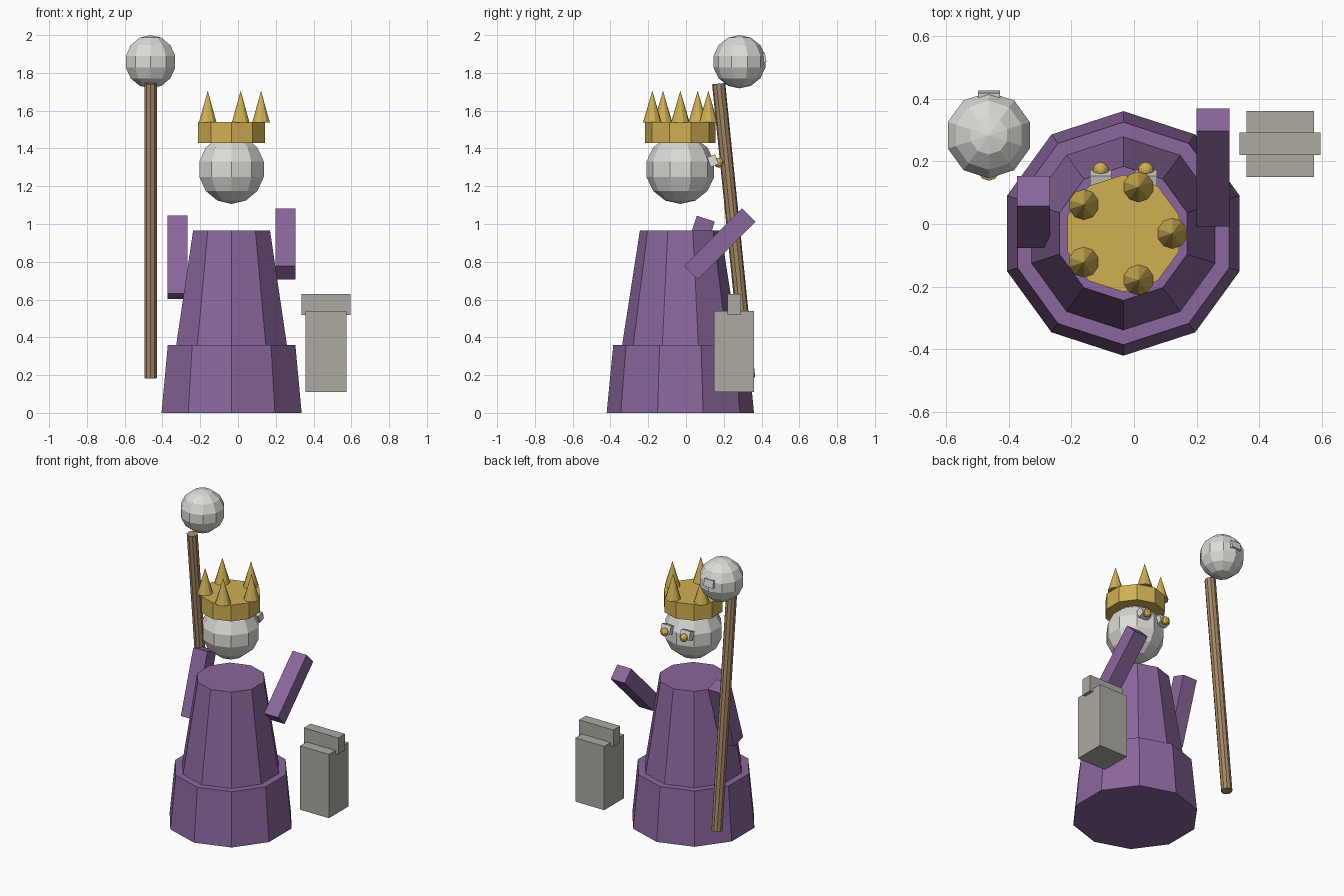
import bpy, bmesh
from math import sin, cos, pi, radians
from mathutils import Matrix, Vector

if "Cube" in bpy.data.objects:
    bpy.data.objects.remove(bpy.data.objects["Cube"], do_unlink=True)

SIDES = 10
AXIS = Vector((-0.034, -0.03, 0))  # centre line of the figure


def material(name, rgb):
    lin = [((c / 255 + 0.055) / 1.055) ** 2.4 for c in rgb] + [1]
    m = bpy.data.materials.new(name)
    m.use_nodes = True
    m.diffuse_color = lin
    m.node_tree.nodes["Principled BSDF"].inputs["Base Color"].default_value = lin
    return m


PURPLE = material("purple cloth", (138, 102, 156))
GOLD = material("gold", (208, 176, 84))
WHITE = material("pale stone", (220, 219, 214))
GREY = material("warm grey", (174, 170, 162))
WOOD = material("brown wood", (165, 135, 102))


def finish(name, bm, mat, loc, tilt):
    bmesh.ops.recalc_face_normals(bm, faces=bm.faces)
    mesh = bpy.data.meshes.new(name)
    bm.to_mesh(mesh)
    bm.free()
    mesh.materials.append(mat)
    ob = bpy.data.objects.new(name, mesh)
    ob.location = loc
    ob.rotation_euler.x = radians(tilt)
    bpy.context.collection.objects.link(ob)
    return ob


def lathe(name, profile, mat, loc, tilt=0):
    """Turn (radius, height) points into a faceted solid, capped at both ends."""
    bm = bmesh.new()
    rings = []
    for r, z in profile:
        if r == 0:
            rings.append([bm.verts.new((0, 0, z))] * SIDES)
        else:
            turns = [2 * pi * i / SIDES for i in range(SIDES)]
            rings.append([bm.verts.new((r * sin(a), r * cos(a), z)) for a in turns])
    for low, high in zip(rings, rings[1:]):
        for i in range(SIDES):
            j = (i + 1) % SIDES
            bm.faces.new(dict.fromkeys((low[i], low[j], high[j], high[i])))
    for ring, (r, z) in ((rings[0], profile[0]), (rings[-1], profile[-1])):
        if r:
            bm.faces.new(ring)
    return finish(name, bm, mat, loc, tilt)


def ball(name, radius, mat, loc, bands=7):
    steps = [pi * i / bands for i in range(1, bands)]
    profile = [(0, -radius)]
    profile += [(radius * sin(a), -radius * cos(a)) for a in steps]
    return lathe(name, profile + [(0, radius)], mat, loc)


def box(name, size, mat, loc, tilt=0):
    bm = bmesh.new()
    bmesh.ops.create_cube(bm, size=1, matrix=Matrix.Diagonal((*size, 1)))
    return finish(name, bm, mat, loc, tilt)


# Robe with a stepped skirt
lathe("robe", [(0.39, 0), (0.355, 0.36), (0.308, 0.36), (0.214, 0.966)], PURPLE, AXIS)

# Sleeves, raised by different amounts
box("left_arm", (0.105, 0.1, 0.432), PURPLE, (0.252, 0.18, 0.895), -45)
box("right_arm", (0.105, 0.1, 0.432), PURPLE, (-0.321, 0.038, 0.823), -18)

# Head, crown band and ring of points
ball("head", 0.184, WHITE, AXIS + Vector((0, 0, 1.29)))
lathe("crown_band", [(0.187, 1.43), (0.187, 1.54)], GOLD, AXIS)
for i in range(5):
    a = 2 * pi * i / 5
    spot = AXIS + Vector((cos(a), sin(a), 0)) * 0.156
    lathe(f"crown_point_{i + 1}", [(0.049, 1.538), (0, 1.705)], GOLD, spot)

# Eyes in small sockets
for side, x in (("left", 0.072), ("right", -0.072)):
    box(f"{side}_eye_socket", (0.07, 0.045, 0.055), WHITE,
        AXIS + Vector((x, 0.172, 1.335)), 20)
    ball(f"{side}_eye", 0.026, GOLD, AXIS + Vector((x, 0.203, 1.325)))

# Staff with a floating ball
lathe("staff", [(0.035, -0.783), (0.035, 0.783)], WOOD, (-0.463, 0.252, 0.964), 5.8)
ball("staff_ball", 0.141, WHITE, (-0.463, 0.283, 1.859))
box("staff_ball_stud", (0.07, 0.04, 0.05), WHITE, (-0.463, 0.402, 1.879), 10)

# Hanging case with its raised top bar
box("case_body", (0.216, 0.211, 0.43), GREY, (0.466, 0.255, 0.325))
box("case_bar", (0.258, 0.072, 0.112), GREY, (0.466, 0.256, 0.574))
